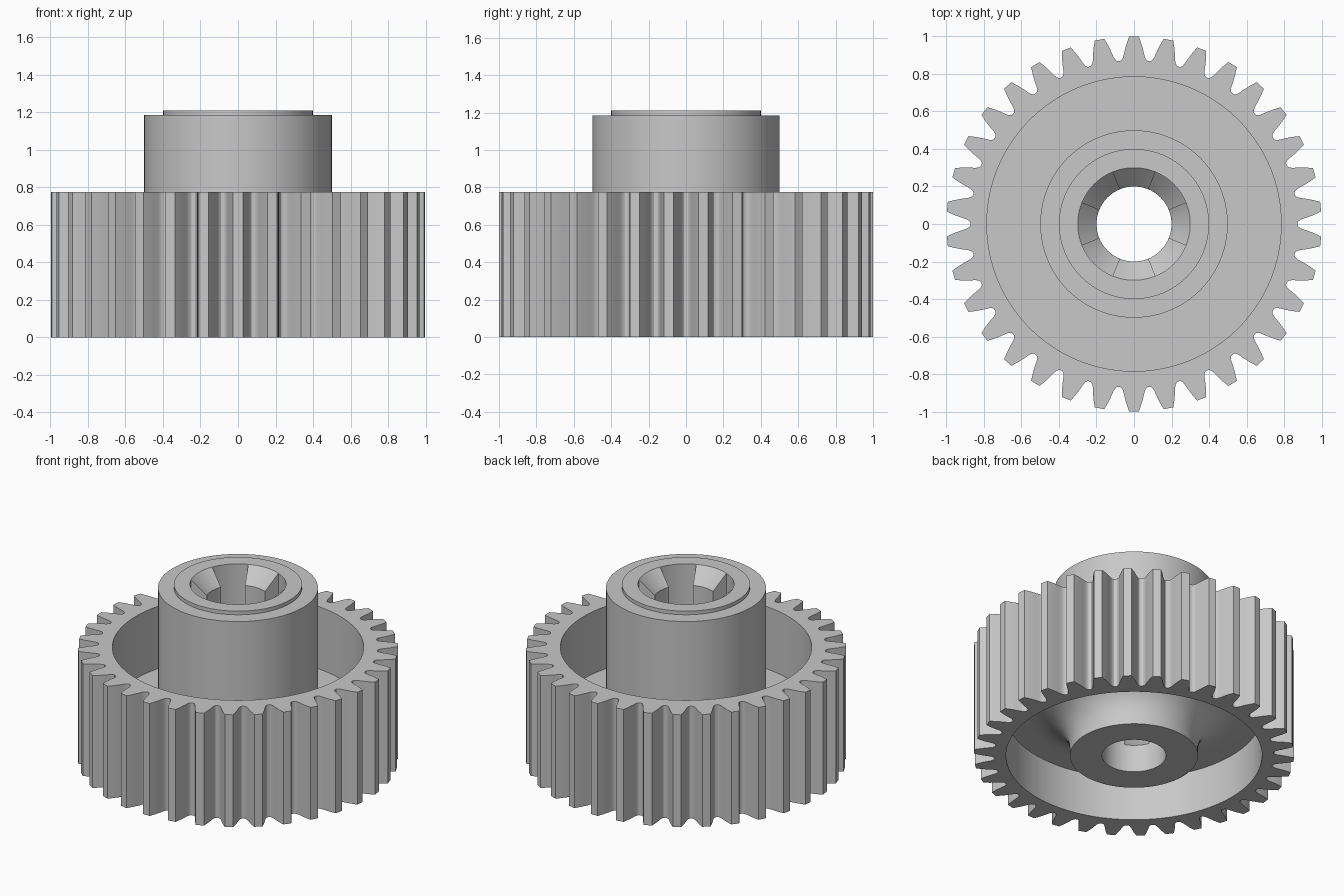
import bpy, bmesh
from math import cos, sin, tau, radians

if "Cube" in bpy.data.objects:
    bpy.data.objects.remove(bpy.data.objects["Cube"])

grey = bpy.data.materials.new("plain_grey")
grey.use_nodes = True
colour = (0.58, 0.58, 0.58, 1)
grey.diffuse_color = colour
grey.node_tree.nodes["Principled BSDF"].inputs["Base Color"].default_value = colour


def sweep_sections(name, sections):
    """Join closed (radius, z) sections, given as (angle, points), into a ring."""
    bm = bmesh.new()
    rings = [[bm.verts.new((r * cos(a), r * sin(a), z)) for r, z in pts]
             for a, pts in sections]
    for one, two in zip(rings, rings[1:] + rings[:1]):
        count = len(one)
        for i in range(count):
            j = (i + 1) % count
            bm.faces.new((one[i], two[i], two[j], one[j]))
    bmesh.ops.remove_doubles(bm, verts=bm.verts, dist=1e-5)
    bmesh.ops.dissolve_degenerate(bm, edges=bm.edges, dist=1e-5)
    bmesh.ops.recalc_face_normals(bm, faces=bm.faces)
    mesh = bpy.data.meshes.new(name)
    bm.to_mesh(mesh)
    bm.free()
    mesh.materials.append(grey)
    obj = bpy.data.objects.new(name, mesh)
    bpy.context.collection.objects.link(obj)
    bpy.ops.object.select_all(action="DESELECT")
    obj.select_set(True)
    bpy.context.view_layer.objects.active = obj
    bpy.ops.object.shade_smooth_by_angle(angle=radians(30))
    return obj


# Toothed rim: one tooth flank, mirrored and repeated around the ring
TEETH = 34
RIM_TOP = 0.775
pitch = tau / TEETH
flank = [(0.026, 1.0), (0.042, 0.96), (0.054, 0.925), (0.063, 0.897),
         (0.071, 0.882), (0.081, 0.874)]
tooth = [(-a, r) for a, r in reversed(flank)] + flank + [(pitch / 2, 0.872)]
rim = []
for t in range(TEETH):
    for a, r in tooth:
        rim.append((tau / 4 + t * pitch + a,
                    [(0.80, 0), (0.80, 0.315), (0.785, 0.315), (0.785, RIM_TOP),
                     (r, RIM_TOP), (r, 0)]))
sweep_sections("toothed_rim", rim)

# Hub, web and concave foot fillet, with a countersunk bore and four diagonal keyways
WEB_TOP, WEB_BASE, FILLET = 0.345, 0.30, 0.25
outside = [(0.4, 1.21), (0.4, 1.185), (0.5, 1.185), (0.5, WEB_TOP), (0.81, WEB_TOP),
           (0.81, WEB_BASE)]
for k in range(9):
    turn = tau / 4 * k / 8
    outside.append((0.4 + FILLET * (1 - sin(turn)), WEB_BASE - FILLET * (1 - cos(turn))))
outside.append((0.4, 0))
plain_bore = [(0.2, 0), (0.2, 0.19), (0.2, 1.11), (0.3, 1.21)]
keyway_bore = [(0.2, 0), (0.2, 0.19), (0.3, 0.29), (0.3, 1.21)]
SECTORS, STEPS = 8, 12
hub = []
for s in range(SECTORS):
    bore = keyway_bore if s % 2 else plain_bore
    for k in range(STEPS + 1):
        angle = tau / SECTORS * (s - 0.5 + k / STEPS)
        hub.append((angle, bore + outside))
sweep_sections("hub_and_web", hub)
